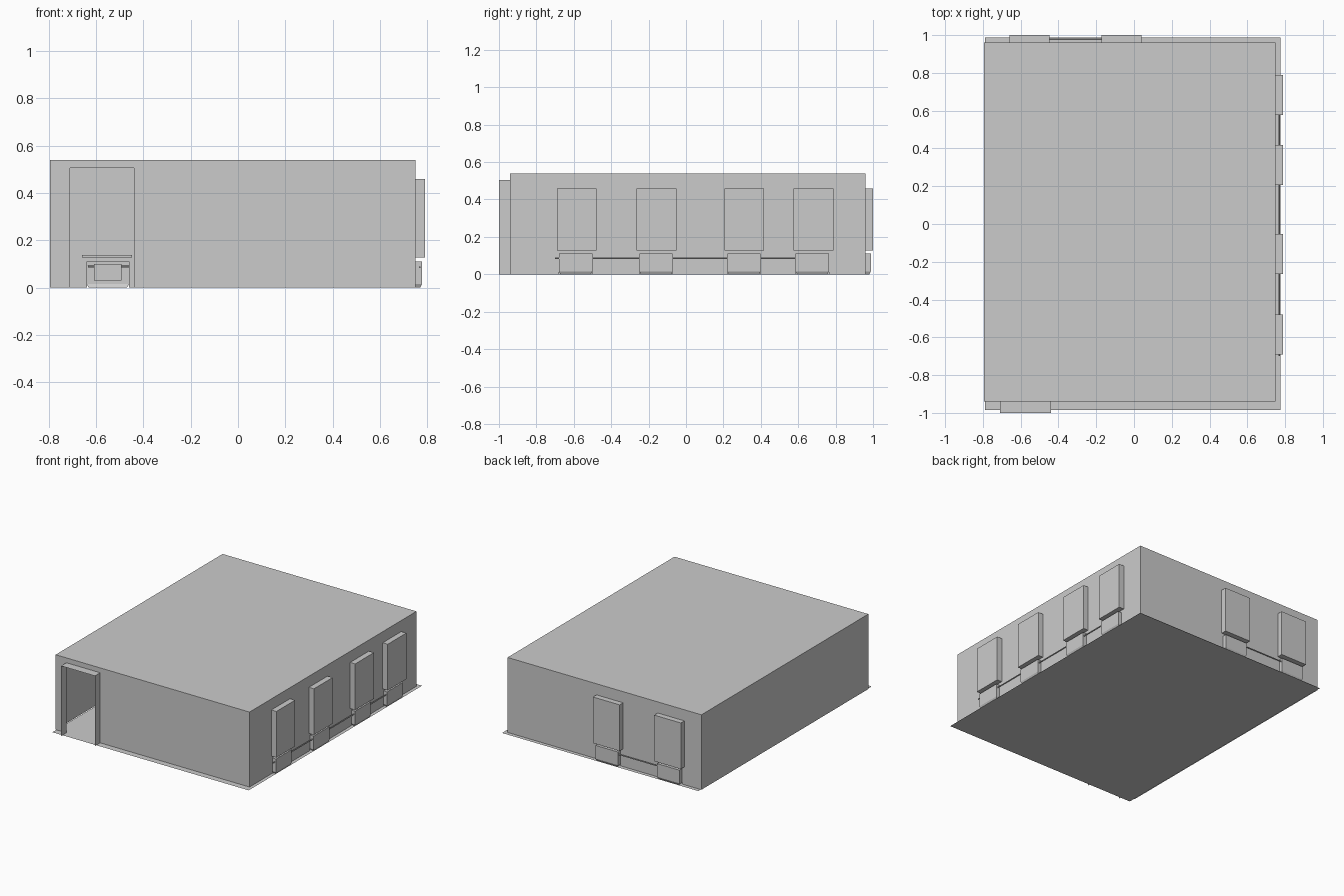
import bpy
from mathutils import Vector

if "Cube" in bpy.data.objects:
    bpy.data.objects.remove(bpy.data.objects["Cube"])

Z = Vector((0, 0, 1))
X0, X1, Y0, Y1, H = -0.795, 0.75, -0.94, 0.96, 0.54


def mesh(name, verts, faces):
    me = bpy.data.meshes.new(name)
    me.from_pydata([tuple(v) for v in verts], [], faces)
    ob = bpy.data.objects.new(name, me)
    bpy.context.collection.objects.link(ob)
    return ob


def box(name, lo, hi):
    v = [(x, y, z) for x in (lo[0], hi[0]) for y in (lo[1], hi[1]) for z in (lo[2], hi[2])]
    return mesh(name, v, [(0, 1, 3, 2), (4, 6, 7, 5), (0, 4, 5, 1),
                          (2, 3, 7, 6), (0, 2, 6, 4), (1, 5, 7, 3)])


class Side:
    """A wall plane: origin, direction along it, outward direction."""

    def __init__(self, name, origin, along, out, length):
        self.name, self.length = name, length
        self.o, self.u, self.n = Vector(origin), Vector(along), Vector(out)

    def at(self, u, n, z):
        return self.o + self.u * u + self.n * n + Z * z

    def wall(self, notches=()):
        pts = [(0, 0)]
        for a, b, h in notches:
            pts += [(a, 0), (a, h), (b, h), (b, 0)]
        pts += [(self.length, 0), (self.length, H), (0, H)]
        mesh(self.name + "_wall", [self.at(u, 0, z) for u, z in pts], [tuple(range(len(pts)))])

    def box(self, part, a, b, n0, n1, z0, z1):
        p, q = self.at(a, n0, z0), self.at(b, n1, z1)
        return box(self.name + part, [min(i) for i in zip(p, q)], [max(i) for i in zip(p, q)])

    def niche(self, a, b, h, d):
        # open-fronted recess whose outer shell tapers at the floor
        c, k = 0.008, 0.015
        v = []
        for z, i in ((h, 0), (k, 0), (0, c)):
            v += [self.at(a + i, 0, z), self.at(a + i, d - i, z),
                  self.at(b - i, d - i, z), self.at(b - i, 0, z)]
        f = [(0, 1, 2, 3)]
        for r in (0, 4):
            f += [(r + j, r + 4 + j, r + 5 + j, r + 1 + j) for j in range(3)]
        mesh(self.name + "_radiator_niche", v, f)


right = Side("right", (X1, 0, 0), (0, 1, 0), (1, 0, 0), 0)
right.o.y, right.length = Y0, Y1 - Y0
back = Side("back", (X0, Y1, 0), (1, 0, 0), (0, 1, 0), X1 - X0)
left = Side("left", (X0, Y0, 0), (0, 1, 0), (-1, 0, 0), Y1 - Y0)
front = Side("front", (X0, Y0, 0), (1, 0, 0), (0, -1, 0), X1 - X0)

# Walls with windows, sills, niches and radiators
NH = 0.11
for side, base, wins, rads in (
        (right, Y0, (-0.585, -0.158, 0.312, 0.682), (-0.59, -0.16, 0.31, 0.675)),
        (back, X0, (-0.553, -0.065), (-0.55, -0.06))):
    side.wall([(r - base - 0.089, r - base + 0.089, NH) for r in rads])
    for w, r in zip(wins, rads):
        w, r = w - base, r - base
        side.box("_window", w - 0.106, w + 0.106, 0, 0.04, 0.128, 0.46)
        side.box("_sill", w - 0.106, w + 0.106, -0.02, 0.02, 0.128, 0.137)
        side.niche(r - 0.089, r + 0.089, NH, 0.028)
        side.box("_radiator", r - 0.058, r + 0.058, 0.002, 0.014, 0.03, 0.10)
left.wall()

# Front wall with doorway reveal
da, db, dh, dd = -0.71 - X0, -0.44 - X0, 0.505, 0.06
front.wall([(da, db, dh)])
v = [front.at(u, n, z) for u, z in ((da, 0), (da, dh), (db, dh), (db, 0)) for n in (0, dd)]
mesh("door_reveal", v, [(0, 1, 3, 2), (2, 3, 5, 4), (4, 5, 7, 6)])

# Ceiling and floor
mesh("ceiling", [(X0, Y0, H), (X1, Y0, H), (X1, Y1, H), (X0, Y1, H)], [(0, 1, 2, 3)])
mesh("floor", [(-0.79, -0.985, 0), (0.775, -0.985, 0), (0.775, 0.988, 0), (-0.79, 0.988, 0)],
     [(0, 1, 2, 3)])


# Heating pipes
def pipe(name, p, q):
    p, q = Vector(p), Vector(q)
    bpy.ops.mesh.primitive_cylinder_add(vertices=8, radius=0.004, depth=(q - p).length,
                                        location=(p + q) / 2)
    ob = bpy.context.object
    ob.name = name
    ob.rotation_euler = (q - p).to_track_quat('Z', 'Y').to_euler()


pipe("right_pipe", (0.768, -0.70, 0.086), (0.768, 0.70, 0.086))
pipe("back_pipe", (-0.635, 0.978, 0.089), (-0.03, 0.978, 0.089))
